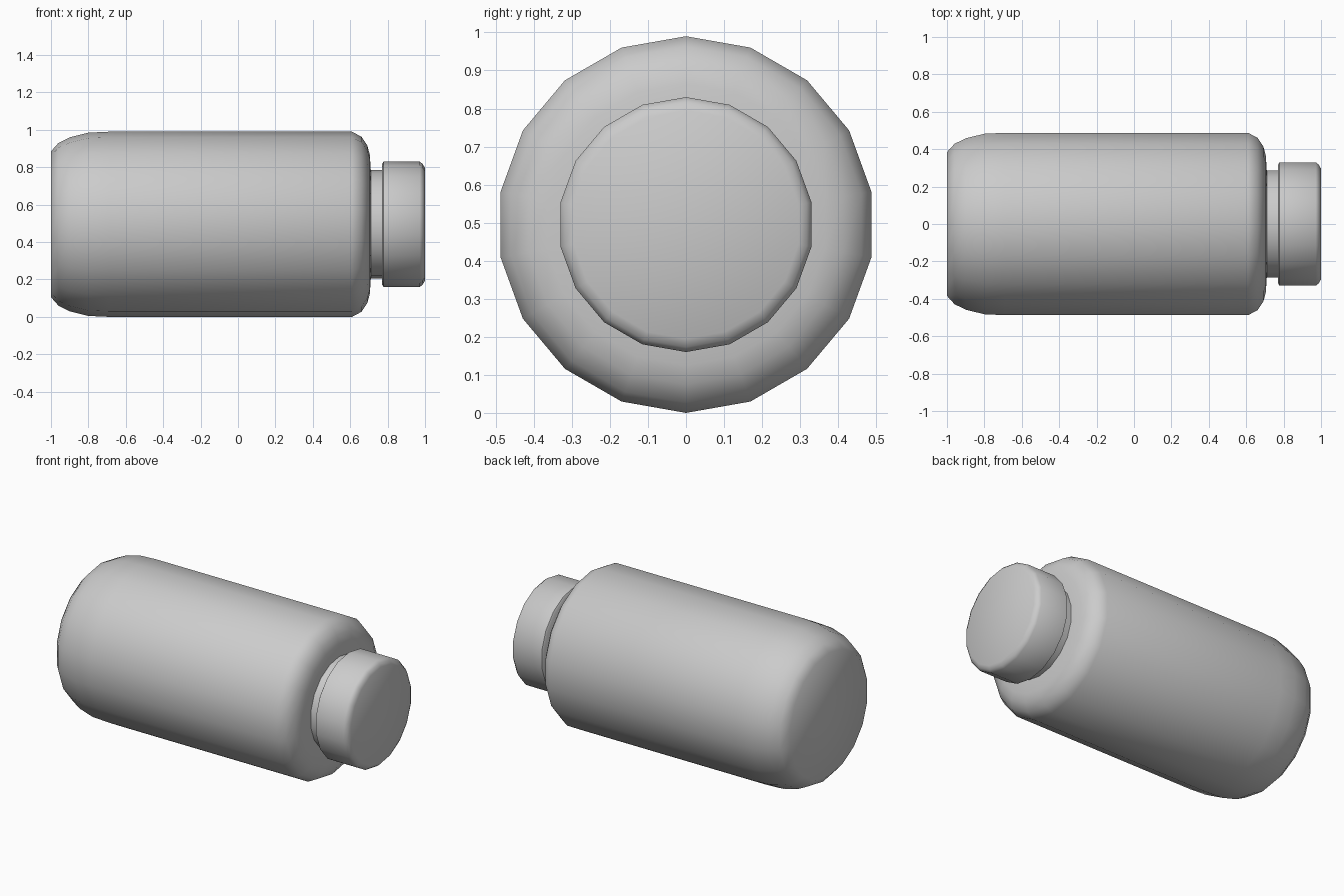
import bpy
import math

SIDES = 18
AXIS_Z = 0.495

if "Cube" in bpy.data.objects:
    bpy.data.objects.remove(bpy.data.objects["Cube"])

grey = bpy.data.materials.new("plain_grey")
grey.use_nodes = True
colour = (0.6, 0.6, 0.6, 1)
grey.diffuse_color = colour
grey.node_tree.nodes["Principled BSDF"].inputs["Base Color"].default_value = colour


def lathe(name, profile):
    """Turn (x, radius) pairs around the x axis and close both ends."""
    verts = []
    for x, r in profile:
        for i in range(SIDES):
            a = math.tau * i / SIDES
            verts.append((x, r * math.sin(a), AXIS_Z + r * math.cos(a)))
    faces = []
    for k in range(len(profile) - 1):
        for i in range(SIDES):
            j = (i + 1) % SIDES
            a, b = k * SIDES, (k + 1) * SIDES
            faces.append((a + i, a + j, b + j, b + i))
    last = (len(profile) - 1) * SIDES
    faces.append(tuple(reversed(range(SIDES))))
    faces.append(tuple(range(last, last + SIDES)))
    mesh = bpy.data.meshes.new(name)
    mesh.from_pydata(verts, [], faces)
    mesh.materials.append(grey)
    obj = bpy.data.objects.new(name, mesh)
    bpy.context.collection.objects.link(obj)
    # Outward normals and smooth shading
    bpy.ops.object.select_all(action="DESELECT")
    obj.select_set(True)
    bpy.context.view_layer.objects.active = obj
    bpy.ops.object.mode_set(mode="EDIT")
    bpy.ops.mesh.select_all(action="SELECT")
    bpy.ops.mesh.normals_make_consistent(inside=False)
    bpy.ops.object.mode_set(mode="OBJECT")
    bpy.ops.object.shade_smooth_by_angle(angle=math.radians(50))
    return obj


# Bottle body with rounded base and shoulder, running into the neck
lathe("bottle_body", [
    (-1.0, 0.39), (-0.96, 0.435), (-0.9, 0.465), (-0.8, 0.49), (-0.69, 0.495),
    (0.61, 0.495), (0.66, 0.468), (0.692, 0.42), (0.705, 0.37),
    (0.71, 0.29), (0.78, 0.29)])

# Screw cap with softened edges
lathe("bottle_cap", [
    (0.77, 0.322), (0.778, 0.335), (0.972, 0.335), (0.988, 0.322), (1.0, 0.3)])
